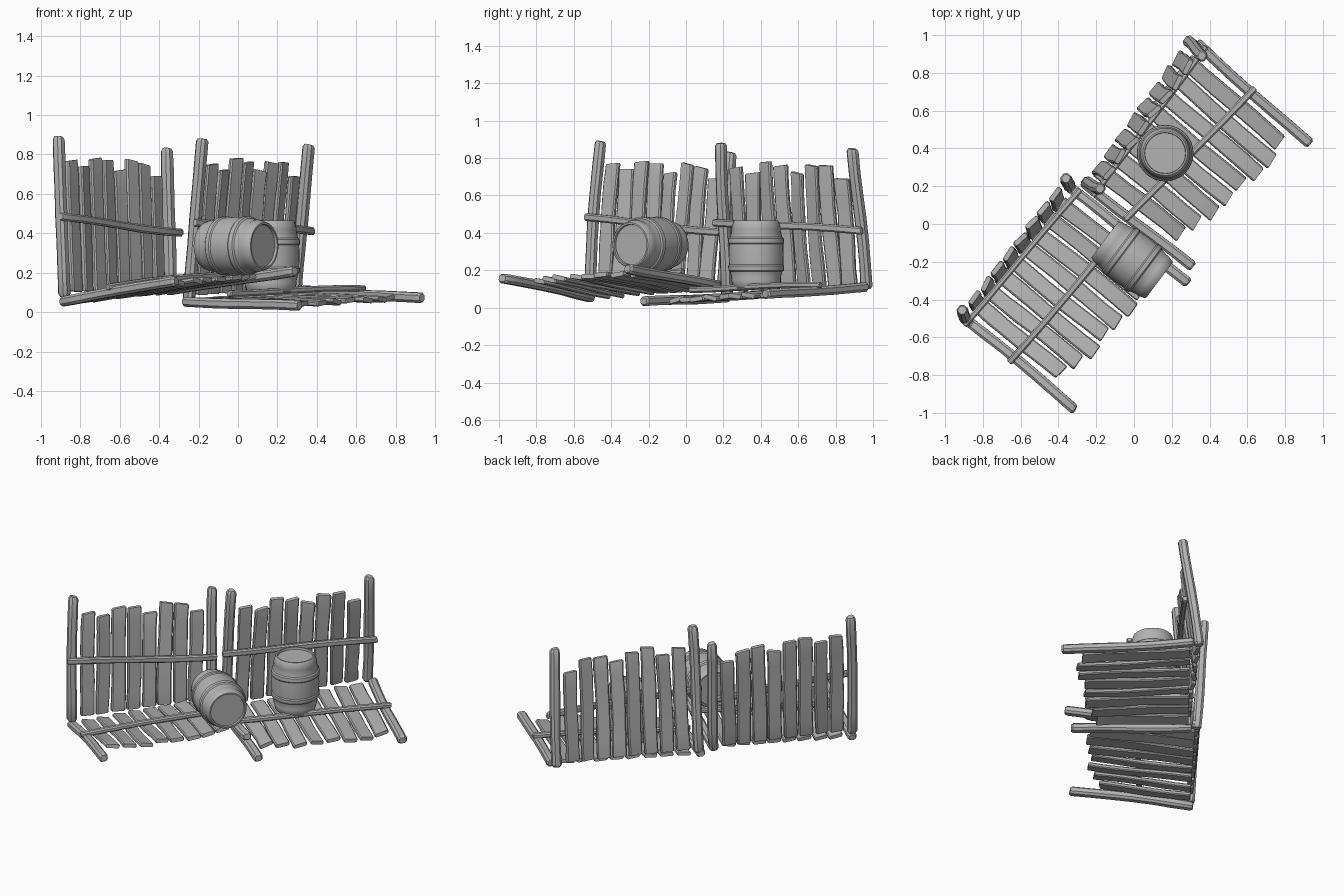
import bpy, bmesh, math, random
from mathutils import Vector as V, Matrix

random.seed(7)
if "Cube" in bpy.data.objects:
    bpy.data.objects.remove(bpy.data.objects["Cube"])

grey = bpy.data.materials.new("plain_grey")
grey.use_nodes = True
tone = (0.45, 0.45, 0.45, 1)
grey.diffuse_color = tone
grey.node_tree.nodes["Principled BSDF"].inputs["Base Color"].default_value = tone


def finish(name, bm, angle):
    bmesh.ops.recalc_face_normals(bm, faces=bm.faces)
    mesh = bpy.data.meshes.new(name)
    bm.to_mesh(mesh)
    bm.free()
    mesh.materials.append(grey)
    obj = bpy.data.objects.new(name, mesh)
    bpy.context.collection.objects.link(obj)
    bpy.ops.object.select_all(action='DESELECT')
    obj.select_set(True)
    bpy.context.view_layer.objects.active = obj
    bpy.ops.object.shade_smooth_by_angle(angle=math.radians(angle))
    return obj


def loft(bm, rings):
    """Skin closed rings of points and cap both ends."""
    rows = [[bm.verts.new(p) for p in ring] for ring in rings]
    n = len(rows[0])
    for a, b in zip(rows, rows[1:]):
        for i in range(n):
            j = (i + 1) % n
            bm.faces.new((a[i], a[j], b[j], b[i]))
    bm.faces.new(rows[0][::-1])
    bm.faces.new(rows[-1])


def board(name, a, b, side, width, thick, wobble=0.005, roll=0.0, steps=6):
    """Rough-hewn timber from a to b, chamfered along its edges and ends."""
    a, b = V(a), V(b)
    d = (b - a).normalized()
    normal = d.cross(V(side)).normalized()
    across = normal.cross(d)
    phase = random.uniform(0, math.tau)
    start_roll = random.uniform(-roll, roll)
    end_roll = start_roll + random.uniform(-roll, roll) * 0.6
    slant = random.uniform(-0.15, 0.15)
    c = min(width, thick) * 0.25
    w, t = width / 2, thick / 2
    profile = [(w, c - t), (w, t - c), (w - c, t), (c - w, t),
               (-w, t - c), (-w, c - t), (c - w, -t), (w - c, -t)]
    length = (b - a).length
    stops = [0, c / length] + [k / steps for k in range(1, steps)] + [1 - c / length, 1]
    rings = []
    for k, s in enumerate(stops):
        tip = k in (0, len(stops) - 1)
        size = (1 - 2 * c / width * 0.6) if tip else 1 + random.uniform(-0.05, 0.05)
        turn = start_roll + (end_roll - start_roll) * s
        sway = wobble * math.sin(phase + s * 5)
        centre = a.lerp(b, s) + across * sway + normal * sway * 0.6
        ring = []
        for x, y in profile:
            p = Matrix.Rotation(turn, 2) @ V((x * size, y * size))
            cut = d * x * slant * (s > 0.9)
            ring.append(centre + across * p.x + normal * p.y + cut)
        rings.append(ring)
    bm = bmesh.new()
    loft(bm, rings)
    return finish(name, bm, 32)


def section(tag, posts, tops, beams, lengths, wall_rail, floor_rail):
    """One bay: a leaning plank wall and a plank floor in front of it."""
    (p0, p1), (q0, q1) = [(V(a), V(b)) for a, b in posts]
    (f0, f1), (g0, g1) = [(V(a), V(b)) for a, b in beams]
    along = (q0 - p0).normalized()
    for label, lo, hi in (("first", p0, p1), ("last", q0, q1)):
        board(f"{tag}_{label}_post", lo, hi, along, 0.058, 0.056)
    for label, lo, hi in (("first", f0, f1), ("last", g0, g1)):
        board(f"{tag}_{label}_floor_beam", lo, hi, along, 0.055, 0.05)

    count = len(tops)
    for i in range(count):
        s = (i + 1) / (count + 1)
        # wall plank, following the lean of the two posts
        lo, hi = p0.lerp(q0, s), p1.lerp(q1, s)
        t = (tops[i] - lo.z) / (hi.z - lo.z)
        board(f"{tag}_wall_plank_{i + 1}", lo.lerp(hi, 0.03), lo.lerp(hi, t),
              along, 0.088, 0.028, 0.004, 0.22)
        # floor plank, following the slope of the two beams
        near, far = f0.lerp(g0, s), f1.lerp(g1, s)
        d = (far - near).normalized()
        board(f"{tag}_floor_plank_{i + 1}", near + d * 0.02, near + d * lengths[i],
              along, 0.088, 0.026, 0.004, 0.2)

    up = V((0, 0, 1))
    board(f"{tag}_wall_rail", *wall_rail, up, 0.04, 0.032, 0.006)
    board(f"{tag}_floor_rail", *floor_rail, up, 0.032, 0.036, 0.006)


def barrel(name, centre, axis, height=0.36, sides=32):
    """Bulging cask with two raised hoops and sunken lids."""
    h = height / 2
    half = [(0.0, 0.147), (0.055, 0.145), (0.062, 0.15), (0.085, 0.148), (0.092, 0.14),
            (0.13, 0.131), (0.137, 0.133), (h - 0.004, 0.122), (h, 0.118),
            (h, 0.109), (h - 0.014, 0.107)]
    outline = [(-z, r) for z, r in half[:0:-1]] + half
    turn = V((0, 0, 1)).rotation_difference(V(axis)).to_matrix()
    rings = []
    for z, r in outline:
        angles = [math.tau * k / sides for k in range(sides)]
        rings.append([V(centre) + turn @ V((r * math.cos(t), r * math.sin(t), z)) for t in angles])
    bm = bmesh.new()
    loft(bm, rings)
    return finish(name, bm, 35)


# Front bay: wall leans back, floor tips upward
section("front_bay",
        posts=[((-0.88, -0.52, 0.08), (-0.91, -0.46, 0.89)),
               ((-0.34, 0.19, 0.09), (-0.36, 0.245, 0.83))],
        tops=[0.77, 0.74, 0.78, 0.77, 0.72, 0.77, 0.75, 0.69],
        beams=[((-0.89, -0.5, 0.055), (-0.31, -0.98, 0.16)),
               ((-0.35, 0.2, 0.11), (0.29, -0.31, 0.21))],
        lengths=[0.58, 0.62, 0.66, 0.64, 0.66, 0.68, 0.66, 0.62],
        wall_rail=((-0.9, -0.535, 0.48), (-0.285, 0.18, 0.405)),
        floor_rail=((-0.66, -0.735, 0.13), (-0.05, -0.02, 0.2)))

# Rear bay: wall leans forward, floor nearly level
section("rear_bay",
        posts=[((-0.25, 0.215, 0.06), (-0.18, 0.19, 0.88)),
               ((0.29, 0.965, 0.1), (0.36, 0.895, 0.85))],
        tops=[0.75, 0.72, 0.78, 0.76, 0.72, 0.76, 0.76, 0.69],
        beams=[((-0.27, 0.225, 0.055), (0.31, -0.23, 0.032)),
               ((0.33, 0.96, 0.11), (0.93, 0.42, 0.07))],
        lengths=[0.58, 0.61, 0.65, 0.66, 0.66, 0.7, 0.71, 0.68],
        wall_rail=((-0.215, 0.145, 0.46), (0.38, 0.94, 0.41)),
        floor_rail=((-0.045, 0.02, 0.1), (0.64, 0.72, 0.12)))

# Barrels
barrel("standing_barrel", (0.165, 0.375, 0.285), (0, 0, 1))
barrel("lying_barrel", (-0.01, -0.19, 0.337), (0.8, -0.6, 0))
